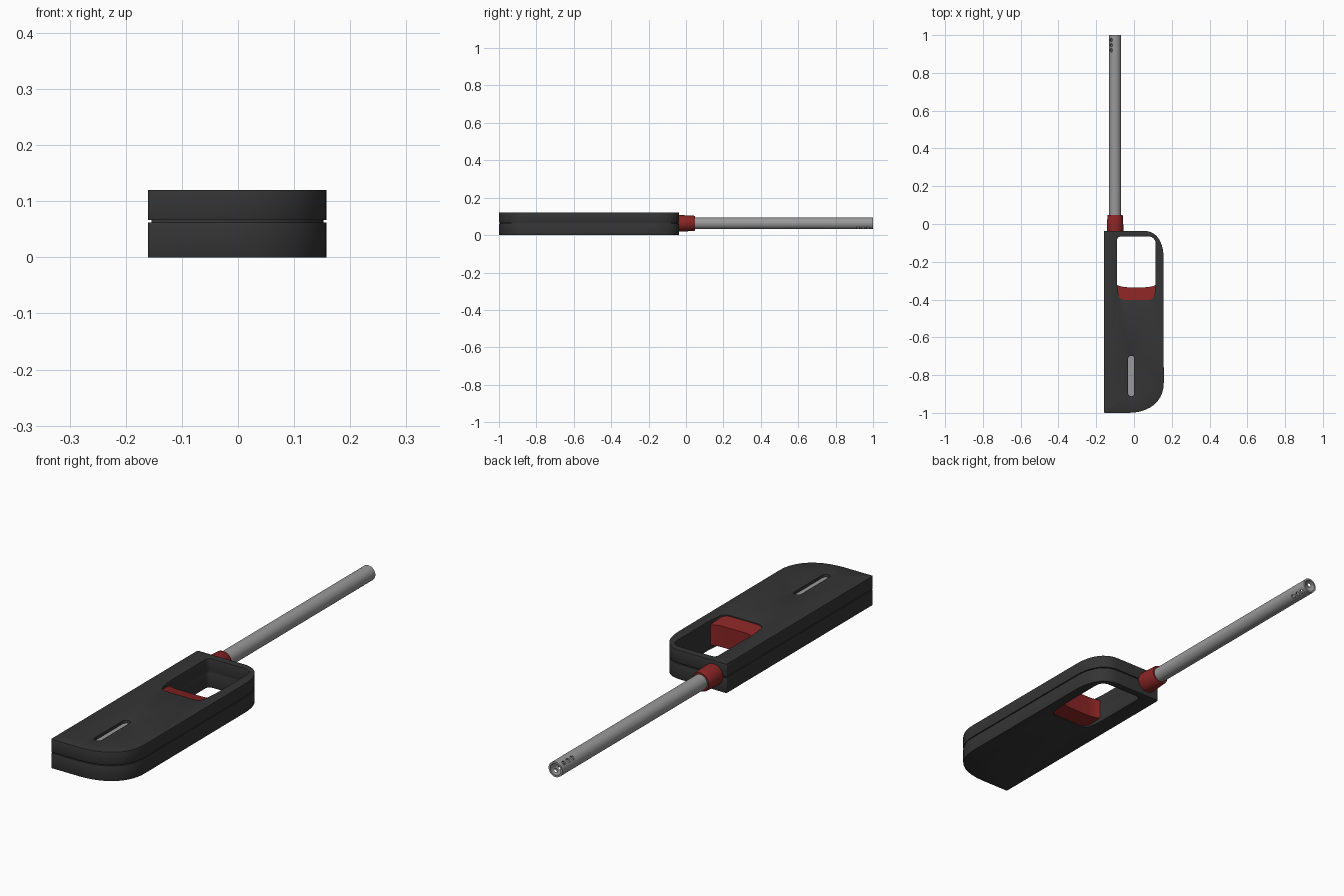
import bpy, bmesh
from math import sin, cos, pi
from mathutils import Vector

if "Cube" in bpy.data.objects:
    bpy.data.objects.remove(bpy.data.objects["Cube"])


def material(name, rgb):
    m = bpy.data.materials.new(name)
    m.diffuse_color = (*rgb, 1)
    m.use_nodes = True
    m.node_tree.nodes["Principled BSDF"].inputs["Base Color"].default_value = m.diffuse_color
    return m


BLACK = material("black_plastic", (0.035, 0.035, 0.035))
RED = material("red_plastic", (0.25, 0.018, 0.018))
STEEL = material("steel", (0.32, 0.32, 0.32))


def rounded(corners, n=10):
    """Closed outline from (x, y, trim before, trim after) corners."""
    out = []
    for i, (x, y, a, b) in enumerate(corners):
        p = Vector((x, y))
        q = Vector(corners[i - 1][:2])
        r = Vector(corners[(i + 1) % len(corners)][:2])
        if a == 0:
            out.append(p)
            continue
        s, e = p + (q - p).normalized() * a, p + (r - p).normalized() * b
        for k in range(n + 1):
            t = k / n
            u, v, w = (1 - t) ** 2, 1.7 * t * (1 - t), t * t
            out.append((s * u + p * v + e * w) / (u + v + w))
    return out


def activate(ob):
    bpy.ops.object.select_all(action='DESELECT')
    ob.select_set(True)
    bpy.context.view_layer.objects.active = ob


def finish(bm, name, mat, bevel=0, smooth=True):
    bmesh.ops.recalc_face_normals(bm, faces=bm.faces)
    me = bpy.data.meshes.new(name)
    bm.to_mesh(me)
    bm.free()
    ob = bpy.data.objects.new(name, me)
    bpy.context.collection.objects.link(ob)
    if mat:
        me.materials.append(mat)
    activate(ob)
    if bevel:
        b = ob.modifiers.new("bevel", 'BEVEL')
        b.width, b.segments, b.angle_limit = bevel, 2, 1.0
        bpy.ops.object.modifier_apply(modifier=b.name)
    if smooth:
        bpy.ops.object.shade_smooth_by_angle(angle=0.6)
    return ob


def prism(name, loops, z0, z1, mat, bevel=0, slope=None):
    """Extrude an outline (first loop) with holes (other loops)."""
    bm = bmesh.new()
    for loop in loops:
        vs = [bm.verts.new((p.x, p.y, z0)) for p in loop]
        for i, v in enumerate(vs):
            bm.edges.new((vs[i - 1], v))
    bmesh.ops.triangle_fill(bm, edges=bm.edges[:], use_beauty=True, normal=(0, 0, 1))
    r = bmesh.ops.extrude_face_region(bm, geom=bm.faces[:])
    for v in r['geom']:
        if isinstance(v, bmesh.types.BMVert):
            v.co.z = z1
    if slope:
        for v in bm.verts:
            v.co.z += slope(v.co.y) * (1 if v.co.z < (z0 + z1) / 2 else -1)
    return finish(bm, name, mat, bevel)


def lathe(name, profile, mat, cx=-0.10, cz=0.063, n=40):
    """Revolve (radius, y) points about an axis along y."""
    bm = bmesh.new()
    rings = []
    for r, y in profile:
        count = n if r > 0 else 1
        rings.append([bm.verts.new((cx + r * cos(2 * pi * k / n), y, cz + r * sin(2 * pi * k / n)))
                      for k in range(count)])
    for a, b in zip(rings, rings[1:]):
        for k in range(n):
            f = [a[k % len(a)], a[(k + 1) % len(a)], b[(k + 1) % len(b)], b[k % len(b)]]
            bm.faces.new(list(dict.fromkeys(f)))
    return finish(bm, name, mat)


# Handle outlines
outline = rounded([(-0.16, -1.0, 0.006, 0.006), (0.158, -1.0, 0.19, 0.16),
                   (0.156, -0.037, 0.14, 0.10), (-0.16, -0.037, 0.006, 0.006)])
inset = [Vector((p.x * 0.965, (p.y + 0.52) * 0.988 - 0.52)) for p in outline]
hole = rounded([(-0.077, -0.402, 0.025, 0.03), (0.105, -0.402, 0.03, 0.025),
                (0.115, -0.325, 0.03, 0.03), (0.115, -0.066, 0.04, 0.04),
                (-0.090, -0.066, 0.02, 0.02), (-0.090, -0.325, 0.03, 0.03)], 6)
slot = rounded([(x, y, 0.0155, 0.0155) for x, y in
                [(-0.031, -0.912), (0.001, -0.912), (0.001, -0.698), (-0.031, -0.698)]], 6)

# Handle halves with a recessed seam between them
prism("handle_lower", [outline, hole], 0, 0.0625, BLACK, 0.002)
prism("handle_upper", [outline, hole, slot], 0.0665, 0.12, BLACK, 0.002)
prism("handle_seam", [inset, hole], 0.060, 0.069, BLACK)

# Fuel window inside the slot
prism("fuel_window", [slot], 0.066, 0.108, STEEL)

# Trigger: curved front, tapering towards the opening
trigger = rounded([(-0.078, -0.404, 0.025, 0.03), (0.106, -0.404, 0.03, 0.025),
                   (0.117, -0.322, 0, 0), (0.085, -0.335, 0.02, 0.03),
                   (-0.060, -0.335, 0.03, 0.02), (-0.092, -0.322, 0, 0)], 6)
prism("trigger", [trigger], 0, 0.12, RED, 0,
      lambda y: 0.004 + 0.014 * (y + 0.404) / 0.08)

# Collar and hollow barrel
lathe("collar", [(0, -0.06), (0.044, -0.06), (0.044, -0.02), (0.0405, 0.044),
                 (0.038, 0.048), (0, 0.048)], RED)
barrel = lathe("barrel", [(0, 0.0), (0.0315, 0.0), (0.0315, 1.0), (0.024, 1.0),
                          (0.024, 0.88), (0, 0.88)], STEEL)

# Air holes drilled diagonally through the barrel tip
bm = bmesh.new()
turn = Vector((-0.65, 0, 0.76)).to_track_quat('Z', 'Y').to_matrix().to_4x4()
for y in (0.92, 0.947, 0.974):
    m = turn.copy()
    m.translation = (-0.10, y, 0.063)
    bmesh.ops.create_cone(bm, cap_ends=True, segments=16, radius1=0.009,
                          radius2=0.009, depth=0.1, matrix=m)
cutter = finish(bm, "air_hole_cutter", None, smooth=False)
activate(barrel)
cut = barrel.modifiers.new("air_holes", 'BOOLEAN')
cut.operation, cut.solver, cut.object = 'DIFFERENCE', 'EXACT', cutter
bpy.ops.object.modifier_apply(modifier=cut.name)
bpy.ops.object.shade_smooth_by_angle(angle=0.6)
bpy.data.objects.remove(cutter)
